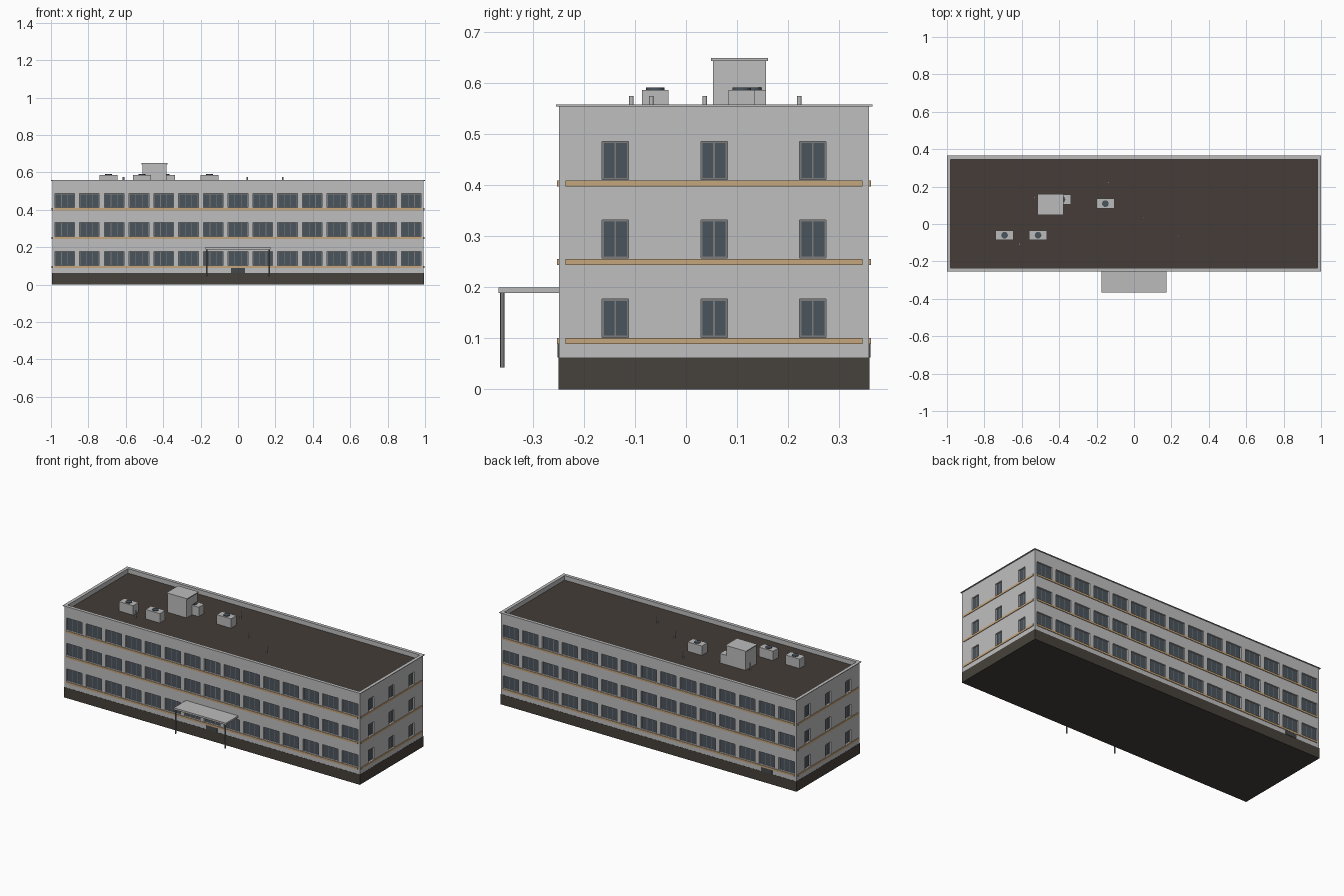
import bpy, bmesh
from mathutils import Vector, Matrix

if "Cube" in bpy.data.objects:
    bpy.data.objects.remove(bpy.data.objects["Cube"])

def mat(name, r, g, b):
    m = bpy.data.materials.new(name)
    m.diffuse_color = (r, g, b, 1)
    m.use_nodes = True
    m.node_tree.nodes["Principled BSDF"].inputs["Base Color"].default_value = m.diffuse_color
    return m

WALL = mat("wall_grey", 0.52, 0.52, 0.52)
DARK = mat("plinth_brown", 0.062, 0.053, 0.043)
ROOF = mat("roof_brown", 0.058, 0.046, 0.038)
GLASS = mat("glass_slate", 0.07, 0.09, 0.11)
FRAME = mat("frame_grey", 0.2, 0.2, 0.2)
BAND = mat("band_ochre", 0.56, 0.38, 0.2)
METAL = mat("metal_grey", 0.5, 0.5, 0.5)
DOOR = mat("door_dark", 0.06, 0.065, 0.07)

# overall building limits
X, Y0, Y1 = 0.993, -0.249, 0.359
PLINTH, ROOF_Z, TOP = 0.062, 0.53, 0.5545
FLOORS = [0.102, 0.257, 0.411]
WIN_H, RECESS, YC = 0.075, 0.01, (Y0 + Y1) / 2

def finish(bm, name, material):
    me = bpy.data.meshes.new(name)
    bm.to_mesh(me)
    bm.free()
    me.materials.append(material)
    ob = bpy.data.objects.new(name, me)
    bpy.context.collection.objects.link(ob)
    return ob

def add_box(bm, x0, x1, y0, y1, z0, z1):
    m = Matrix.Translation(((x0 + x1) / 2, (y0 + y1) / 2, (z0 + z1) / 2)) \
        @ Matrix.Diagonal((x1 - x0, y1 - y0, z1 - z0, 1))
    bmesh.ops.create_cube(bm, size=1, matrix=m)

def boxes(name, material, *dims):
    bm = bmesh.new()
    for d in dims:
        add_box(bm, *d)
    return finish(bm, name, material)

def cylinders(name, material, r, spots, z0, z1, sides=12):
    bm = bmesh.new()
    for x, y in spots:
        bmesh.ops.create_cone(bm, cap_ends=True, segments=sides, radius1=r, radius2=r,
                              depth=z1 - z0, matrix=Matrix.Translation((x, y, (z0 + z1) / 2)))
    ob = finish(bm, name, material)
    for p in ob.data.polygons:
        p.use_smooth = abs(p.normal.z) < 0.5
    for e in ob.data.edges:
        a, b = (ob.data.vertices[i].co for i in e.vertices)
        e.use_edge_sharp = abs(a.z - b.z) < 1e-5
    return ob

def ring(name, material, x, y0, y1, t, z0, z1):
    return boxes(name, material,
                 (-x, x, y0, y0 + t, z0, z1), (-x, x, y1 - t, y1, z0, z1),
                 (-x, -x + t, y0 + t, y1 - t, z0, z1), (x - t, x, y0 + t, y1 - t, z0, z1))

def facade(name, centre, normal, width, win_centres, win_w, panes):
    """Wall with recessed windows; u runs to the right seen from outside."""
    n = Vector(normal)
    u_dir = Vector((0, 0, 1)).cross(n)
    wall, frame, glass, band = (bmesh.new() for _ in range(4))

    def quad(bm, pts):
        bm.faces.new([bm.verts.new(Vector(centre) + u_dir * u + Vector((0, 0, z)) - n * d)
                      for u, z, d in pts])

    def rect(bm, u0, u1, z0, z1, d):
        quad(bm, [(u0, z0, d), (u1, z0, d), (u1, z1, d), (u0, z1, d)])

    us = [-width / 2]
    for c in win_centres:
        us += [c - win_w / 2, c + win_w / 2]
    us.append(width / 2)
    zs = [PLINTH]
    for z in FLOORS:
        zs += [z, z + WIN_H]
    zs.append(TOP)
    for i in range(len(us) - 1):
        for j in range(len(zs) - 1):
            u0, u1, z0, z1 = us[i], us[i + 1], zs[j], zs[j + 1]
            if not (i % 2 and j % 2):
                rect(wall, u0, u1, z0, z1, 0)
                continue
            # reveals, frame and panes
            c = [(u0, z0), (u1, z0), (u1, z1), (u0, z1)]
            for k in range(4):
                a, b = c[k], c[(k + 1) % 4]
                quad(wall, [(*a, 0), (*b, 0), (*b, RECESS), (*a, RECESS)])
            rect(frame, u0, u1, z0, z1, RECESS)
            g = 0.0035
            pw = (u1 - u0 - g * (panes + 1)) / panes
            for p in range(panes):
                s = u0 + g + p * (pw + g)
                rect(glass, s, s + pw, z0 + g, z1 - g, RECESS - 0.001)
    bmesh.ops.remove_doubles(wall, verts=wall.verts, dist=1e-5)
    finish(wall, name + "_wall", WALL)
    finish(frame, name + "_window_frames", FRAME)
    finish(glass, name + "_window_glass", GLASS)
    # coloured sill bands under each window row
    h = width / 2 - 0.013
    for z in FLOORS:
        a = Vector(centre) - u_dir * h - n * 0.001
        b = Vector(centre) + u_dir * h + n * 0.0035
        add_box(band, min(a.x, b.x), max(a.x, b.x), min(a.y, b.y), max(a.y, b.y),
                z - 0.0135, z - 0.0015)
    finish(band, name + "_sill_bands", BAND)

# four facades
bay = 2 * X / 15
long_c = [(i - 7) * bay for i in range(15)]
side_c = [-0.1935, 0, 0.1935]
facade("front", (0, Y0, 0), (0, -1, 0), 2 * X, long_c, 0.105, 3)
facade("back", (0, Y1, 0), (0, 1, 0), 2 * X, long_c, 0.105, 3)
facade("right", (X, YC, 0), (1, 0, 0), Y1 - Y0, side_c, 0.052, 2)
facade("left", (-X, YC, 0), (-1, 0, 0), Y1 - Y0, side_c, 0.052, 2)

# plinth, roof, parapet and coping
boxes("plinth", DARK, (-X - 0.001, X + 0.001, Y0 - 0.001, Y1 + 0.001, 0, PLINTH))
boxes("roof_deck", ROOF, (-X + 0.012, X - 0.012, Y0 + 0.012, Y1 - 0.012, 0.515, ROOF_Z))
ring("parapet", WALL, X - 0.001, Y0 + 0.001, Y1 - 0.001, 0.012, 0.52, TOP)
ring("coping", METAL, 1.0, Y0 - 0.006, Y1 + 0.006, 0.02, TOP, 0.558)

# doors below the sill bands, front and back
boxes("front_door", DOOR, (-0.037, 0.037, Y0 - 0.003, Y0 + 0.001, PLINTH, 0.1))
bx = -6 * bay
boxes("back_door", DOOR, (bx - 0.037, bx + 0.037, Y1 - 0.001, Y1 + 0.003, PLINTH, 0.1))

# entrance canopy on two posts
boxes("canopy", METAL, (-0.175, 0.175, -0.367, Y0, 0.189, 0.2))
cylinders("canopy_posts", FRAME, 0.004, [(-0.167, -0.36), (0.167, -0.36)], 0.043, 0.189)

# stair house on the roof
sx, sy = -0.446, 0.105
boxes("stair_house", WALL, (sx - 0.064, sx + 0.064, sy - 0.052, sy + 0.052, ROOF_Z, 0.643))
boxes("stair_house_cap", METAL, (sx - 0.069, sx + 0.069, sy - 0.056, sy + 0.056, 0.643, 0.649))

# rooftop cooling units with fans
units = [(-0.692, -0.06), (-0.513, -0.06), (-0.153, 0.109), (-0.385, 0.131)]
boxes("cooling_units", METAL,
      *[(x - 0.048, x + 0.048, y - 0.026, y + 0.026, ROOF_Z, 0.587) for x, y in units])
cylinders("cooling_fans", GLASS, 0.018, units, 0.586, 0.591, 16)

# vent pipes
vents = [(-0.136, 0.222), (0.05, 0.037), (0.24, -0.068), (-0.612, -0.107), (-0.532, 0.142)]
cylinders("vent_pipes", METAL, 0.0045, vents, ROOF_Z, 0.575, 10)
